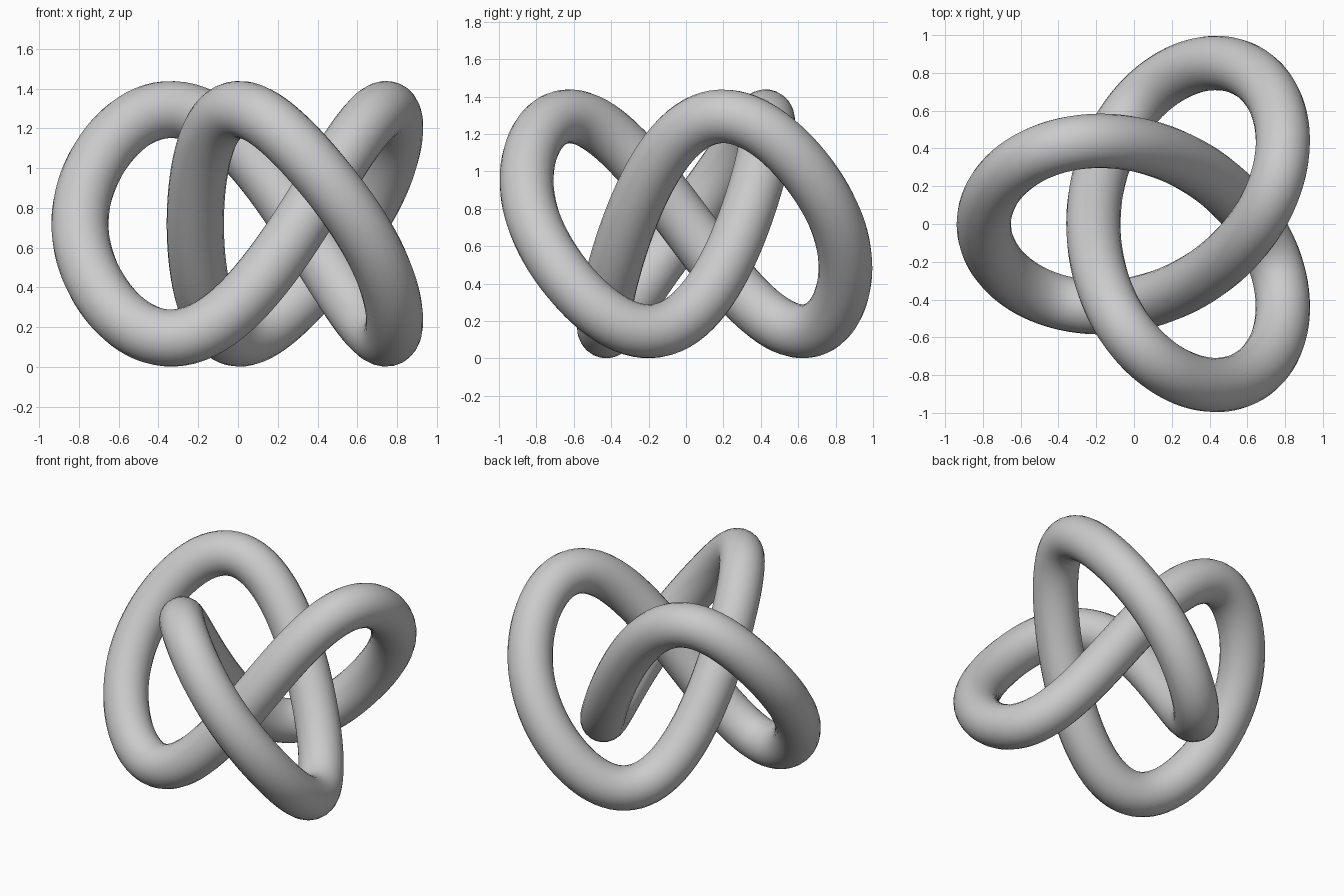
import bpy
from math import sin, cos, tau

if "Cube" in bpy.data.objects:
    bpy.data.objects.remove(bpy.data.objects["Cube"])

TUBE = 0.144       # tube radius
STEPS = 240        # points along the knot


def knot_point(t):
    # three-lobed closed path; height peaks a little past each lobe's middle
    x = 0.138 - (0.29 * cos(t) + 0.638 * cos(2 * t) + 0.005 * cos(4 * t))
    y = 0.638 * sin(2 * t) - 0.29 * sin(t) - 0.005 * sin(4 * t)
    z = 0.72 + 0.561 * (sin(3 * t) - 0.114 * sin(6 * t))
    return (x, y, z, 1.0)


# centre line with a round bevel
curve = bpy.data.curves.new("knot_path", 'CURVE')
curve.dimensions = '3D'
curve.bevel_depth = TUBE
curve.bevel_resolution = 10
spline = curve.splines.new('POLY')
spline.points.add(STEPS - 1)
for i, p in enumerate(spline.points):
    p.co = knot_point(tau * i / STEPS)
spline.use_cyclic_u = True

# knotted tube as a smooth mesh
path = bpy.data.objects.new("knot_path", curve)
bpy.context.collection.objects.link(path)
bpy.context.view_layer.update()
mesh = bpy.data.meshes.new_from_object(
    path.evaluated_get(bpy.context.evaluated_depsgraph_get()))
bpy.data.objects.remove(path)
mesh.name = "knotted_tube"
mesh.shade_smooth()
tube = bpy.data.objects.new("knotted_tube", mesh)
bpy.context.collection.objects.link(tube)
